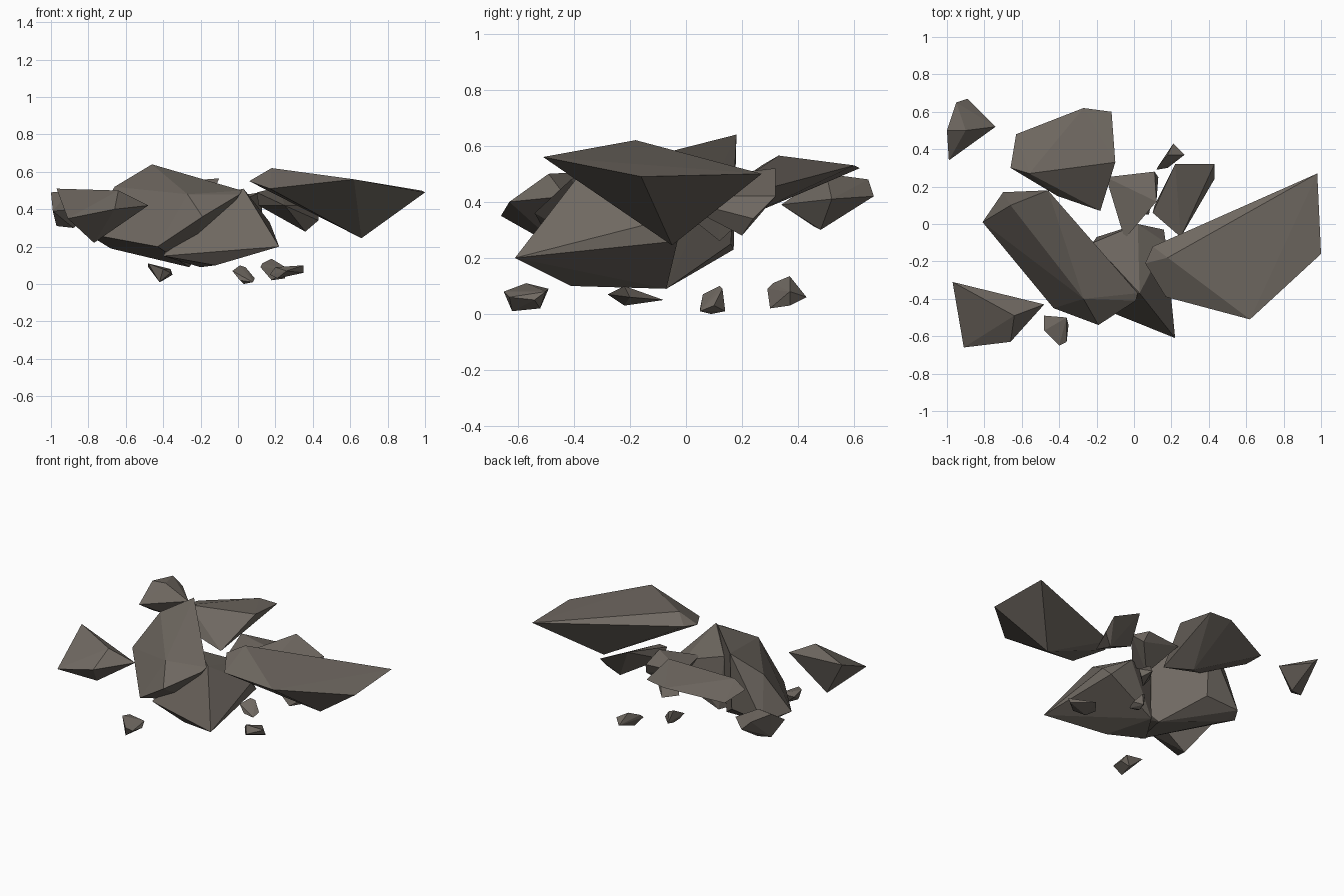
import bpy, bmesh

stone = bpy.data.materials.new("warm grey stone")
stone.diffuse_color = (0.16, 0.14, 0.12, 1)


def rock(name, *corners):
    """Flat-faced boulder: the convex hull of a few corner points."""
    bm = bmesh.new()
    for c in corners:
        bm.verts.new(c)
    bmesh.ops.convex_hull(bm, input=bm.verts[:])
    loose = [v for v in bm.verts if not v.link_faces]
    bmesh.ops.delete(bm, geom=loose, context='VERTS')
    bmesh.ops.recalc_face_normals(bm, faces=bm.faces[:])
    me = bpy.data.meshes.new(name)
    bm.to_mesh(me)
    bm.free()
    me.materials.append(stone)
    ob = bpy.data.objects.new(name, me)
    bpy.context.collection.objects.link(ob)
    return ob


# large boulders
rock("right_slab", (.06, -.21, .55), (.10, -.12, .56), (.18, -.18, .62), (.98, .27, .50),
     (1, -.16, .49), (.62, -.51, .56), (.17, -.39, .51), (.66, -.05, .245))
rock("long_left_slab", (-.81, .01, .27), (-.70, .17, .23), (-.46, .18, .64), (-.46, .16, .25),
     (-.66, .10, .52), (.01, -.41, .48), (.02, -.37, .50), (-.27, -.40, .48),
     (-.19, -.54, .36), (-.43, -.45, .20), (-.68, .06, .19), (-.26, -.07, .09))
rock("centre_base", (.22, -.61, .20), (.03, -.37, .51), (.16, -.03, .26), (.17, -.10, .33),
     (.02, 0, .40), (-.22, -.10, .45), (-.12, -.41, .10), (-.40, -.36, .15), (-.20, -.07, .09))
rock("back_slab", (-.66, .30, .49), (-.63, .48, .46), (-.27, .62, .52), (-.12, .60, .53),
     (-.10, .33, .565), (-.56, .27, .53), (-.18, .07, .39), (-.41, .15, .40), (-.30, .22, .35))

# middle rocks
rock("front_left_rock", (-.97, -.31, .51), (-.48, -.43, .42), (-.66, -.63, .40),
     (-.91, -.66, .35), (-.64, -.49, .50), (-.77, -.43, .22))
rock("back_left_rock", (-.99, .34, .39), (-1, .50, .49), (-.95, .65, .48), (-.89, .67, .42),
     (-.74, .52, .41), (-.90, .50, .50), (-.97, .46, .31), (-.88, .48, .30))
rock("middle_rock", (-.15, .25, .45), (.11, .28, .45), (.13, .25, .38), (.12, .12, .49),
     (-.05, -.08, .42), (0, .12, .26))
rock("right_middle_rock", (.22, .32, .52), (.43, .32, .42), (.43, .24, .34),
     (.25, -.07, .42), (.10, .06, .49), (.11, .10, .42), (.36, .20, .28))

# pebbles on the ground
rock("back_pebble", (.12, .29, .09), (.13, .31, .11), (.21, .43, .06), (.27, .37, .08),
     (.18, .37, .135), (.18, .30, .02), (.25, .37, .03))
rock("front_left_pebble", (-.48, -.49, .09), (-.36, -.50, .08), (-.35, -.54, .05), (-.36, -.63, .06),
     (-.40, -.65, .08), (-.48, -.57, .11), (-.42, -.62, .01), (-.40, -.52, .02))
rock("centre_pebble", (-.03, .06, .07), (.01, .12, .10), (.04, .13, .09), (.09, .10, .03),
     (.08, .05, .01), (.01, .05, .02), (.04, .14, .01), (.03, .09, 0))
rock("right_pebble", (.35, -.22, .10), (.35, -.20, .06), (.26, -.28, .07), (.20, -.20, .09),
     (.17, -.17, .05), (.24, -.08, .05), (.21, -.22, .03))
